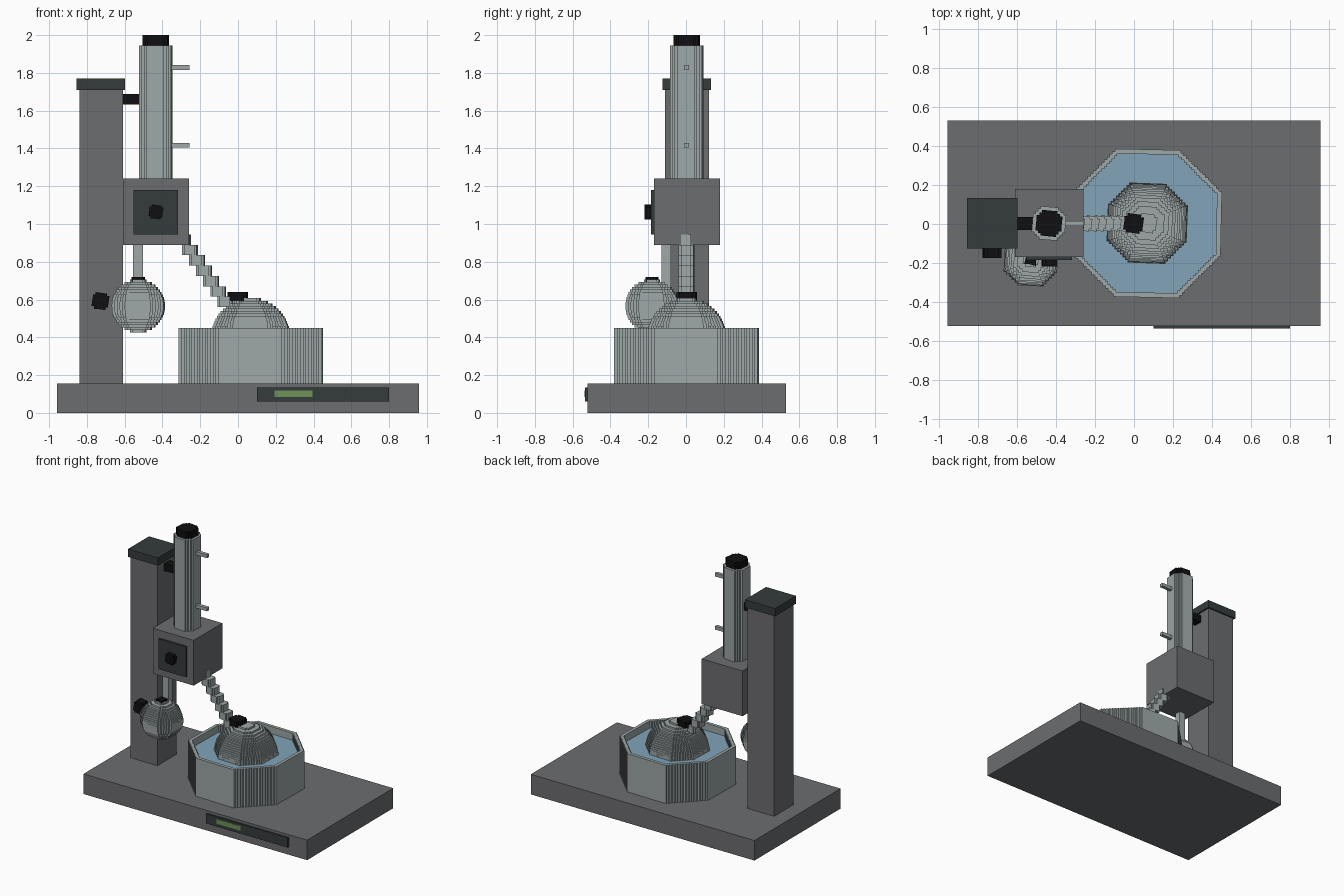
import bpy, math

if "Cube" in bpy.data.objects:
    bpy.data.objects.remove(bpy.data.objects["Cube"])

STEP = 0.0137  # stair size of the blocky surfaces


def material(name, rgb):
    m = bpy.data.materials.new(name)
    m.diffuse_color = (*rgb, 1)
    m.use_nodes = True
    m.node_tree.nodes["Principled BSDF"].inputs["Base Color"].default_value = m.diffuse_color
    return m


GREY = material("frame_grey", (0.150, 0.153, 0.160))
GLASS = material("pale_glass", (0.34, 0.39, 0.39))
DARK = material("dark_panel", (0.035, 0.045, 0.045))
BLACK = material("black_rubber", (0.005, 0.005, 0.006))
WATER = material("water_blue", (0.22, 0.37, 0.48))
GREEN = material("display_green", (0.16, 0.29, 0.10))


def add(name, verts, faces, mat):
    me = bpy.data.meshes.new(name)
    me.from_pydata(verts, [], faces)
    me.materials.append(mat)
    ob = bpy.data.objects.new(name, me)
    bpy.context.collection.objects.link(ob)
    return ob


def box(name, x, y, z, mat):
    v = [(a, b, c) for a in x for b in y for c in z]
    f = [(0, 1, 3, 2), (4, 6, 7, 5), (0, 4, 5, 1), (2, 3, 7, 6), (0, 2, 6, 4), (1, 5, 7, 3)]
    return add(name, v, f, mat)


def outline(r, n=None):
    """Octagon whose diagonal sides are stairs."""
    a = r * 0.4142
    n = n or max(1, round((r - a) / STEP))
    s = (r - a) / n
    quarter = []
    for i in range(n + 1):
        if i:
            quarter.append((r - i * s, a + (i - 0.5) * s))
        if i < n:
            quarter.append((r - i * s, a + (i + 0.5) * s))
    quarter = [(r, a + 0.5 * s)] + quarter[1:]
    pts = []
    for _ in range(4):
        pts += quarter
        quarter = [(-y, x) for x, y in quarter]
    return pts


def stack(name, centre, layers, mat, axis="z"):
    """Stepped octagon slabs; each layer is (low, high, radius, shift)."""
    verts, faces = [], []
    for lo, hi, r, dx in layers:
        pts = outline(r)
        n, o = len(pts), len(verts)
        for h in (lo, hi):
            verts += [(x + dx, y, h) for x, y in pts]
        faces += [(o + i, o + (i + 1) % n, o + n + (i + 1) % n, o + n + i) for i in range(n)]
        faces += [tuple(o + i for i in reversed(range(n))), tuple(o + n + i for i in range(n))]
    if axis == "y":
        verts = [(x, -z, y) for x, y, z in verts]
    verts = [tuple(p + c for p, c in zip(v, centre)) for v in verts]
    return add(name, verts, faces, mat)


def ball(name, centre, radius, mat, low=-1.0):
    """Round vessel made of thin stepped slabs."""
    n = round(2 * radius / STEP)
    t = 2 * radius / n
    layers = []
    for i in range(n):
        z = -radius + i * t
        if z >= low * radius:
            layers.append((z, z + t, math.sqrt(radius ** 2 - (z + t / 2) ** 2), 0))
    return stack(name, centre, layers, mat)


# Base with control strip
box("base", (-0.957, 0.957), (-0.522, 0.53), (0, 0.155), GREY)
box("control_strip", (0.10, 0.80), (-0.535, -0.522), (0.06, 0.135), DARK)
box("display", (0.193, 0.395), (-0.5365, -0.535), (0.083, 0.118), GREEN)

# Column, cap and height knob
box("column", (-0.84, -0.61), (-0.112, 0.122), (0.155, 1.71), GREY)
box("column_cap", (-0.855, -0.598), (-0.125, 0.133), (1.71, 1.77), DARK)
box("condenser_clamp", (-0.61, -0.515), (-0.032, 0.035), (1.632, 1.688), BLACK)
stack("height_knob", (-0.728, -0.112, 0.592), [(0, 0.062, 0.048, 0)], BLACK, "y")

# Drive housing with dial
box("drive_housing", (-0.61, -0.26), (-0.17, 0.18), (0.89, 1.24), GREY)
box("dial_plate", (-0.552, -0.317), (-0.184, -0.17), (0.945, 1.18), DARK)
stack("dial", (-0.434, -0.184, 1.064), [(0, 0.035, 0.04, 0)], BLACK, "y")

# Condenser with side ports and stopper
stack("condenser", (-0.436, 0.003, 0), [(1.24, 1.945, 0.089, 0)], GLASS)
stack("condenser_stopper", (-0.436, 0.003, 0), [(1.945, 2.0, 0.07, 0)], BLACK)
for label, z in (("lower", 1.417), ("upper", 1.828)):
    box(label + "_port", (-0.352, -0.258), (-0.01, 0.016), (z - 0.013, z + 0.013), GLASS)

# Collecting flask
box("drip_tube", (-0.555, -0.503), (-0.13, -0.08), (0.66, 0.89), GLASS)
ball("collecting_flask", (-0.528, -0.18, 0.566), 0.141, GLASS)
stack("collecting_stopper", (-0.528, -0.18, 0), [(0.69, 0.72, 0.035, 0)], BLACK)

# Water bath: open stepped octagonal wall
outer = outline(0.383, 16)
inner = outline(0.358, 16)
n = len(outer)
bath_v = [(x + 0.068, y + 0.003, z) for ring, z in
          ((outer, 0.155), (outer, 0.45), (inner, 0.45), (inner, 0.17)) for x, y in ring]
bath_f = [(k * n + i, k * n + (i + 1) % n, (k + 1) * n + (i + 1) % n, (k + 1) * n + i)
          for k in range(3) for i in range(n)]
bath_f.append(tuple(reversed(range(n))))
add("bath", bath_v, bath_f, GLASS)
water = [(x + 0.068, y + 0.003, 0.395) for x, y in inner]
add("bath_water", water, [tuple(range(n))], WATER)

# Rotating flask, its stopper and the slanted neck
ball("rotating_flask", (0.068, 0.004, 0.398), 0.209, GLASS, low=-0.6)
stack("flask_stopper", (-0.002, 0.003, 0), [(0.592, 0.64, 0.054, 0)], BLACK)
neck = [(0.945 - 0.055 * (i + 1), 0.945 - 0.055 * i, 0.042, -0.292 + 0.0375 * i) for i in range(7)]
stack("slanted_neck", (0, 0.003, 0), neck, GLASS)
